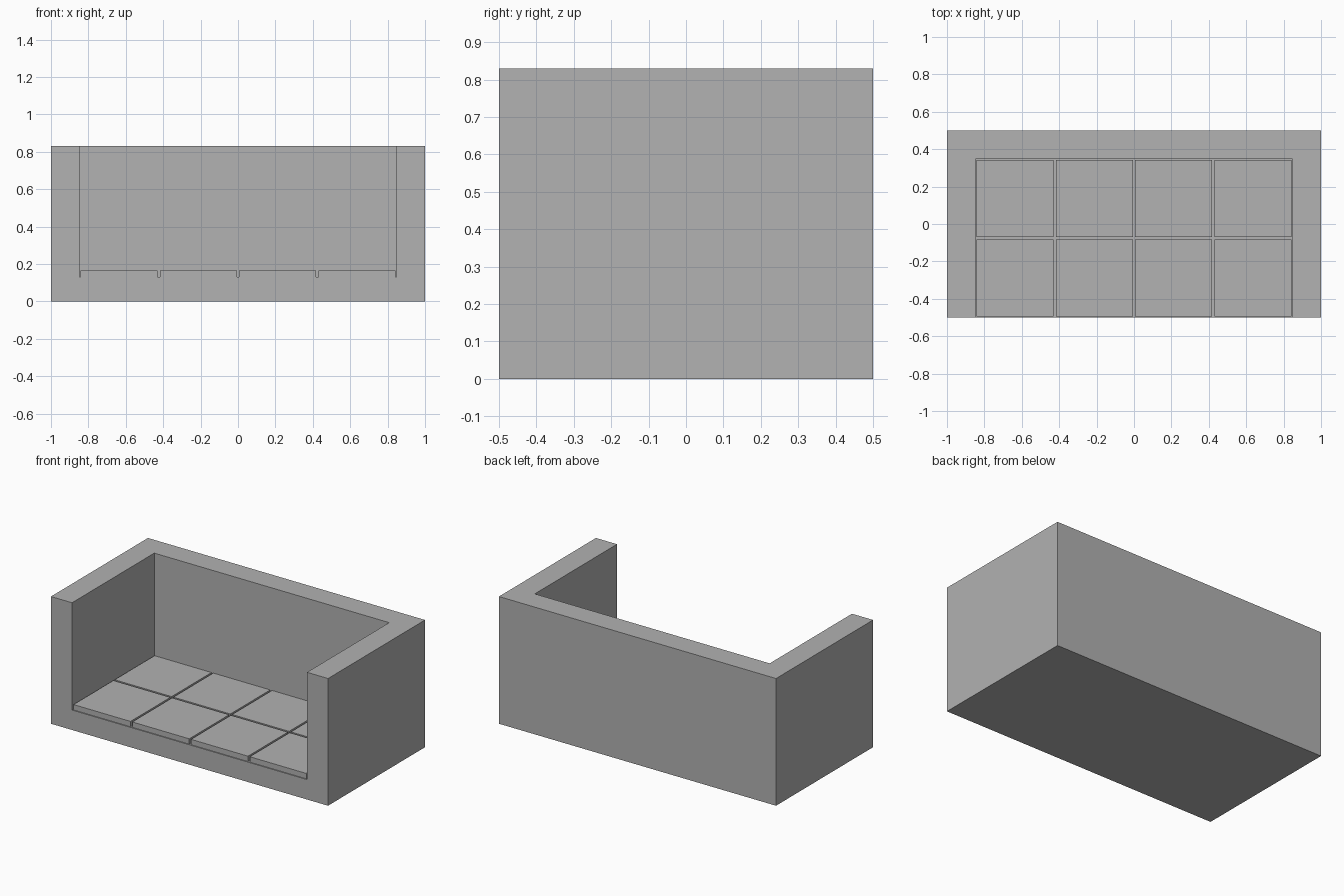
import bpy
import bmesh
from mathutils import Vector

if "Cube" in bpy.data.objects:
    bpy.data.objects.remove(bpy.data.objects["Cube"], do_unlink=True)

grey = bpy.data.materials.new("plain_grey")
grey.use_nodes = True
grey.diffuse_color = (0.445, 0.445, 0.445, 1)
grey.node_tree.nodes["Principled BSDF"].inputs["Base Color"].default_value = grey.diffuse_color


def box(name, low, high):
    """Axis-aligned box between two corners."""
    low, high = Vector(low), Vector(high)
    bm = bmesh.new()
    bmesh.ops.create_cube(bm, size=1)
    for v in bm.verts:
        v.co = (low + high) / 2 + v.co * (high - low)
    mesh = bpy.data.meshes.new(name)
    bm.to_mesh(mesh)
    bm.free()
    mesh.materials.append(grey)
    obj = bpy.data.objects.new(name, mesh)
    bpy.context.collection.objects.link(obj)
    return obj


HEIGHT = 0.83
FLOOR = 0.13
SEAT_TOP = 0.165
INNER_X = 0.848
INNER_Y = 0.348
GAP = 0.013

# Frame: base, arms and back as one solid with the seating space cut out
frame = box("sofa_frame", (-1, -0.5, 0), (1, 0.5, HEIGHT))
cutter = box("seat_space_cutter", (-INNER_X, -0.7, FLOOR), (INNER_X, INNER_Y, HEIGHT + 0.2))
cutter.hide_render = True
cut = frame.modifiers.new("seat_space", 'BOOLEAN')
cut.operation = 'DIFFERENCE'
cut.solver = 'EXACT'
cut.object = cutter
bpy.context.view_layer.objects.active = frame
bpy.ops.object.modifier_apply(modifier=cut.name)
bpy.data.objects.remove(cutter, do_unlink=True)

# Seat cushions: two rows of four square pads separated by narrow gaps
pitch_x = 2 * INNER_X / 4
pitch_y = (INNER_Y + 0.5) / 2
for row in range(2):
    for col in range(4):
        x = -INNER_X + col * pitch_x
        y = -0.5 + row * pitch_y
        box(f"seat_cushion_{row + 1}_{col + 1}",
            (x + GAP / 2, y + GAP / 2, FLOOR),
            (x + pitch_x - GAP / 2, y + pitch_y - GAP / 2, SEAT_TOP))
